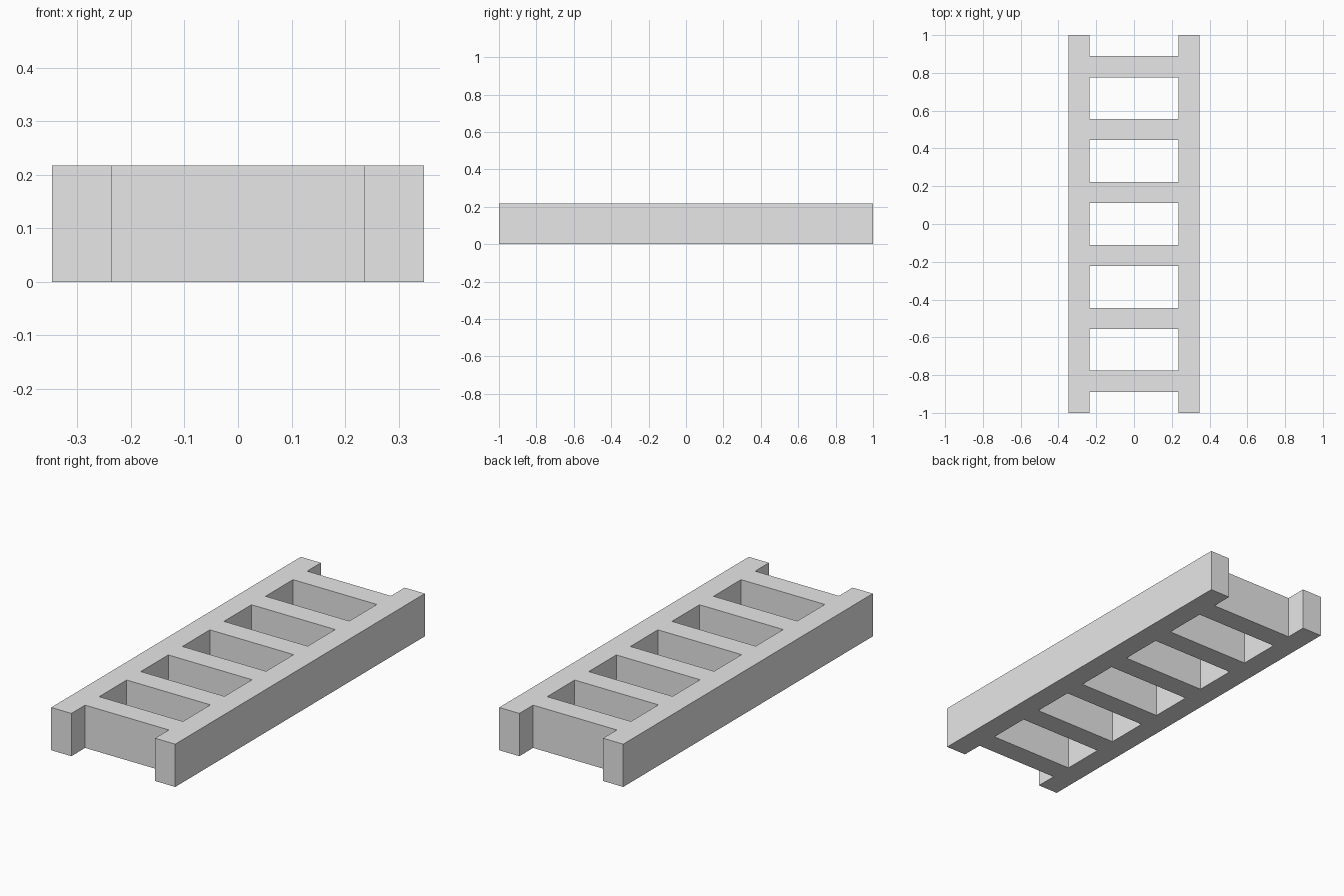
import bpy
import bmesh

cube = bpy.data.objects.get("Cube")
if cube:
    bpy.data.objects.remove(cube, do_unlink=True)

HALF_WIDTH = 0.348
RAIL_INNER = 0.235
HEIGHT = 0.217
RUNGS = 6
RUNG_DEPTH = 0.113

# Plain grey material
grey = bpy.data.materials.new("light_grey")
grey.use_nodes = True
colour = (0.8, 0.8, 0.8, 1.0)
grey.diffuse_color = colour
grey.node_tree.nodes["Principled BSDF"].inputs["Base Color"].default_value = colour

# Grid lines of the ladder plan: rails outside, evenly spaced rungs between
xs = [-HALF_WIDTH, -RAIL_INNER, RAIL_INNER, HALF_WIDTH]
ys = [-1.0]
for i in range(RUNGS):
    centre = -1 + (2 * i + 1) / RUNGS
    ys += [centre - RUNG_DEPTH / 2, centre + RUNG_DEPTH / 2]
ys.append(1.0)

# Fill the rail cells and every second middle cell, leaving the openings
bm = bmesh.new()
grid = [[bm.verts.new((x, y, 0)) for x in xs] for y in ys]
for row in range(len(ys) - 1):
    for col in range(3):
        if col != 1 or row % 2 == 1:
            bm.faces.new((grid[row][col], grid[row][col + 1],
                          grid[row + 1][col + 1], grid[row + 1][col]))

# Raise the plan to full thickness as one welded frame
result = bmesh.ops.extrude_face_region(bm, geom=bm.faces[:], use_keep_orig=True)
top = [v for v in result["geom"] if isinstance(v, bmesh.types.BMVert)]
bmesh.ops.translate(bm, verts=top, vec=(0, 0, HEIGHT))
bmesh.ops.recalc_face_normals(bm, faces=bm.faces[:])

mesh = bpy.data.meshes.new("ladder_frame")
bm.to_mesh(mesh)
bm.free()
mesh.materials.append(grey)
frame = bpy.data.objects.new("ladder_frame", mesh)
bpy.context.collection.objects.link(frame)
